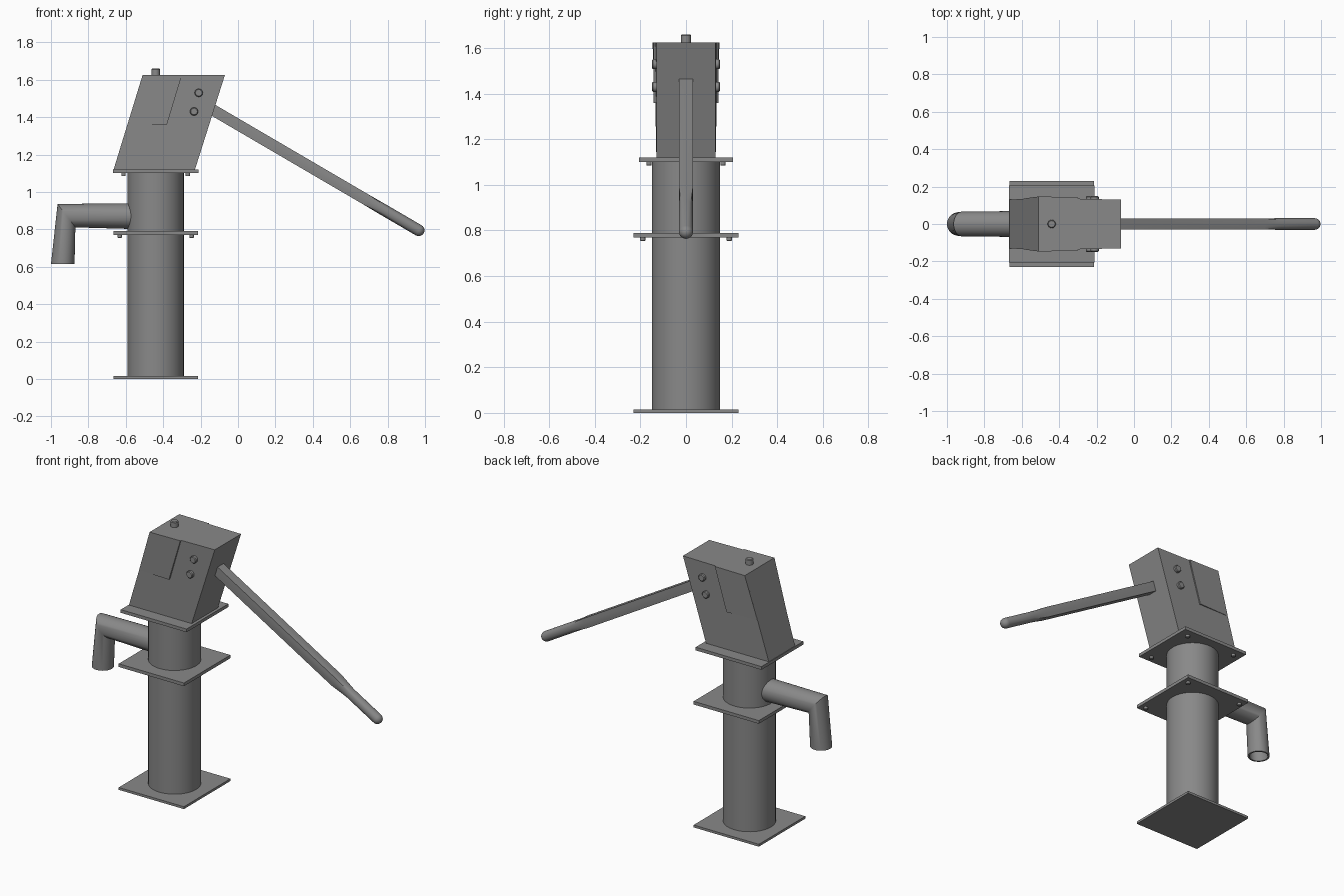
import bpy, bmesh
from math import sin, cos, pi, radians
from mathutils import Vector

default = bpy.data.objects.get("Cube")
if default:
    bpy.data.objects.remove(default, do_unlink=True)

steel = bpy.data.materials.new("grey_steel")
steel.use_nodes = True
GREY = (0.25, 0.25, 0.25, 1)
steel.diffuse_color = GREY
steel.node_tree.nodes["Principled BSDF"].inputs["Base Color"].default_value = GREY

PUMP_X = -0.44


def loft(name, rings, cap_start=True, cap_end=True):
    """Skin a list of equal-length point rings into one object."""
    bm = bmesh.new()
    loops = [[bm.verts.new(p) for p in ring] for ring in rings]
    n = len(loops[0])
    for a, b in zip(loops, loops[1:]):
        for i in range(n):
            j = (i + 1) % n
            bm.faces.new((a[i], a[j], b[j], b[i]))
    if cap_start:
        bm.faces.new(loops[0][::-1])
    if cap_end:
        bm.faces.new(loops[-1])
    bmesh.ops.recalc_face_normals(bm, faces=bm.faces)
    mesh = bpy.data.meshes.new(name)
    bm.to_mesh(mesh)
    bm.free()
    mesh.materials.append(steel)
    obj = bpy.data.objects.new(name, mesh)
    bpy.context.collection.objects.link(obj)
    bpy.ops.object.select_all(action="DESELECT")
    obj.select_set(True)
    bpy.context.view_layer.objects.active = obj
    bpy.ops.object.shade_smooth_by_angle(angle=radians(35))
    return obj


def ring(center, u, v, n=32, square=0.0):
    """Ellipse spanned by u and v, blended towards a square."""
    center, u, v = Vector(center), Vector(u), Vector(v)
    points = []
    for i in range(n):
        c, s = cos(2 * pi * i / n), sin(2 * pi * i / n)
        k = 1 + square * (1 / max(abs(c), abs(s)) - 1)
        points.append(center + (u * c + v * s) * k)
    return points


def rod(name, start, end, radius, n=32):
    start, end = Vector(start), Vector(end)
    axis = (end - start).normalized()
    u = axis.orthogonal().normalized() * radius
    v = axis.cross(u)
    # a slightly rounded far end for bolts, plain for the column
    tip = 0.8 if radius < 0.05 else 1
    neck = end - axis * radius * (1 - tip)
    return loft(name, [ring(start, u, v, n), ring(neck, u, v, n),
                       ring(end, u * tip, v * tip, n)])


def plate(name, z0, z1, half_x, half_y):
    def level(z):
        return [(PUMP_X + sx * half_x, sy * half_y, z)
                for sx, sy in ((-1, -1), (1, -1), (1, 1), (-1, 1))]
    return loft(name, [level(z0), level(z1)])


# Column and flanges
rod("column", (PUMP_X, 0, 0.01), (PUMP_X, 0, 1.11), 0.15, 48)
plate("base_plate", 0, 0.015, 0.226, 0.23)
plate("middle_flange", 0.77, 0.79, 0.226, 0.23)
plate("head_flange", 1.10, 1.12, 0.228, 0.207)

# Bolts under the flanges
for part, z, dx, dy in (("middle", 0.775, 0.192, 0.19), ("head", 1.105, 0.172, 0.162)):
    for sx in (-1, 1):
        for sy in (-1, 1):
            x, y = PUMP_X + sx * dx, sy * dy
            rod(part + "_flange_bolt", (x, y, z), (x, y, z - 0.021), 0.012, 12)

# Slanted head, wider at the top spout-side edge
HEAD_LOW, HEAD_HIGH = 1.12, 1.625
loft("pump_head", [
    [(-0.665, -0.13, HEAD_LOW), (-0.23, -0.13, HEAD_LOW),
     (-0.23, 0.13, HEAD_LOW), (-0.665, 0.13, HEAD_LOW)],
    [(-0.51, -0.14, HEAD_HIGH), (-0.07, -0.13, HEAD_HIGH),
     (-0.07, 0.13, HEAD_HIGH), (-0.51, 0.14, HEAD_HIGH)]])

# Raised side panels and pivot bolts
for side, s in (("right", -1), ("left", 1)):
    outline = [(-0.591, 1.36, 0.136), (-0.38, 1.36, 0.142),
               (-0.30, HEAD_HIGH, 0.143), (-0.51, HEAD_HIGH, 0.147)]
    loft(side + "_side_panel", [[(x, s * 0.12, z) for x, z, y in outline],
                                [(x, s * y, z) for x, z, y in outline]])
    for x, z in ((-0.21, 1.53), (-0.235, 1.43)):
        rod(side + "_pivot_bolt", (x, s * 0.12, z), (x, s * 0.149, z), 0.022, 16)

rod("top_bolt", (PUMP_X, 0, 1.61), (PUMP_X, 0, 1.66), 0.022, 16)

# Mitred spout with a hollow mouth
side_y = Vector((0, 0.07, 0))
mitre = Vector((0.0475, 0, -0.0625))
mouth = Vector((-0.937, 0, 0.615))
bend = Vector((-0.917, 0, 0.873))
loft("spout", [
    ring((-0.50, 0, 0.87), (0, 0, -0.07), side_y),
    ring(bend, mitre, side_y * 0.95),
    ring(mouth, (0.063, 0, 0), side_y * 0.9),
    ring(mouth, (0.053, 0, 0), side_y * 0.76),
    ring(bend, mitre * 0.8, side_y * 0.76)])

# Handle: square bar that turns into a round grip with a domed end
start, end = Vector((-0.17, 0, 1.459)), Vector((0.993, 0, 0.779))
axis = (end - start).normalized()
across = Vector((0, 1, 0))
up = axis.cross(across)
length = (end - start).length
R = 0.031


def handle_ring(distance, radius, square):
    return ring(start + axis * distance, across * radius, up * radius, 24, square)


sections = [handle_ring(0, 0.03, 1), handle_ring(length - 0.36, 0.03, 1),
            handle_ring(length - 0.25, R, 0)]
for step in range(6):
    a = step * radians(16)
    sections.append(handle_ring(length - R + R * sin(a), R * cos(a), 0))
loft("handle", sections)
